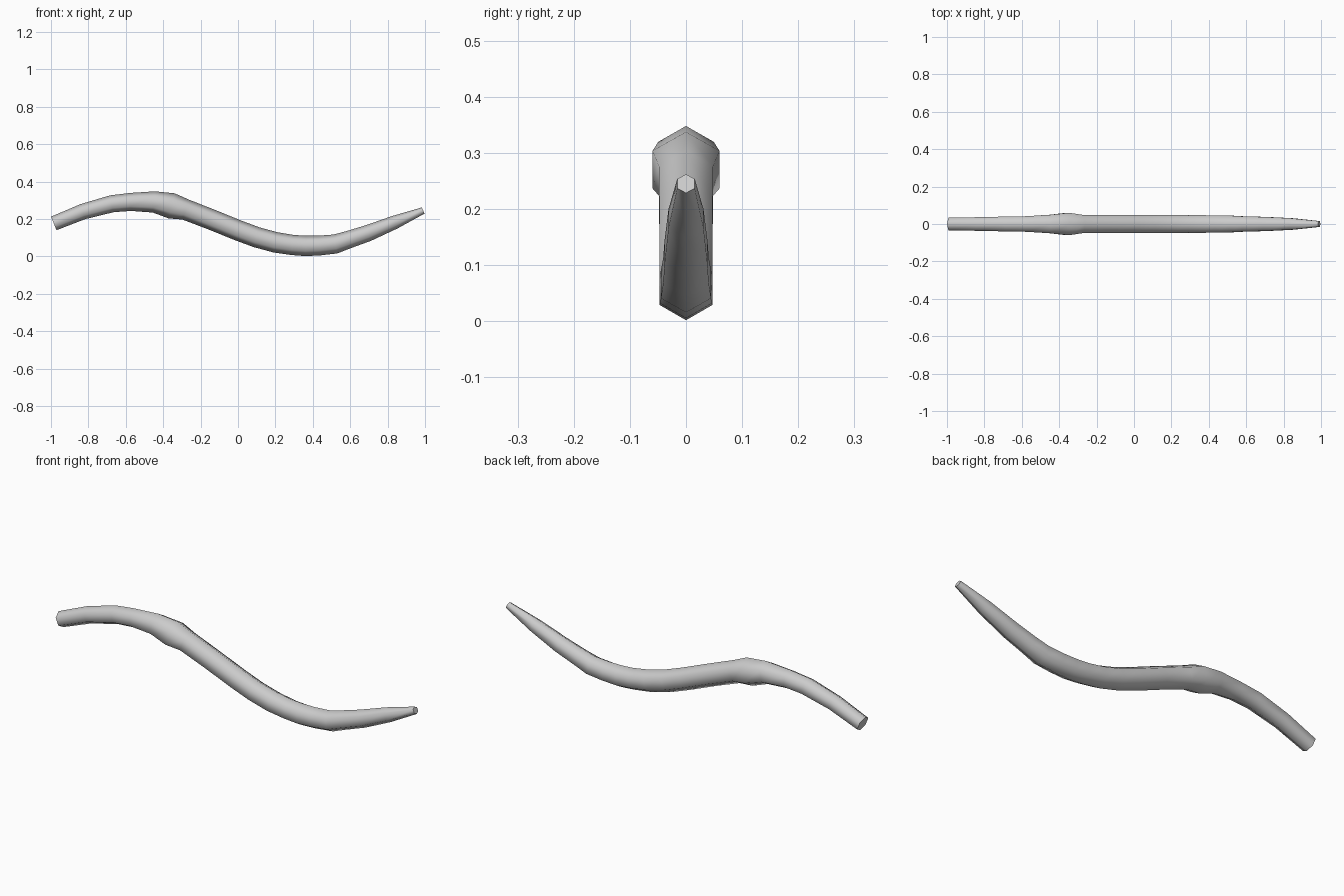
import bpy, bmesh, math
from mathutils import Vector

if "Cube" in bpy.data.objects:
    bpy.data.objects.remove(bpy.data.objects["Cube"])

# Path stations: x, z, radius of the six-sided section
stations = [
    (-0.985, 0.176, 0.039), (-0.83, 0.239, 0.042), (-0.675, 0.281, 0.046),
    (-0.575, 0.291, 0.048), (-0.45, 0.291, 0.057), (-0.355, 0.270, 0.069),
    (-0.28, 0.250, 0.056), (-0.14, 0.196, 0.055), (0.0, 0.139, 0.055),
    (0.10, 0.102, 0.055), (0.20, 0.075, 0.055), (0.29, 0.061, 0.054),
    (0.36, 0.056, 0.0545), (0.435, 0.058, 0.053), (0.52, 0.066, 0.0515),
    (0.59, 0.089, 0.047), (0.695, 0.124, 0.044), (0.84, 0.183, 0.036),
    (0.99, 0.245, 0.018),
]
SIDES = 6

bm = bmesh.new()
centres = [Vector((x, 0, z)) for x, z, r in stations]
rings = []
for i, (x, z, r) in enumerate(stations):
    # Section is held square to the path, with a corner on top
    along = (centres[min(i + 1, len(centres) - 1)] - centres[max(i - 1, 0)]).normalized()
    side = Vector((0, 1, 0))
    up = along.cross(side)
    ring = []
    for k in range(SIDES):
        a = math.tau * k / SIDES
        ring.append(bm.verts.new(centres[i] + r * (up * math.cos(a) + side * math.sin(a))))
    rings.append(ring)

# Smooth skin between the sections
for a, b in zip(rings, rings[1:]):
    for k in range(SIDES):
        n = (k + 1) % SIDES
        bm.faces.new((a[k], a[n], b[n], b[k])).smooth = True

# Flat end caps with crisp rims
for ring in (rings[0], rings[-1]):
    cap = bm.faces.new(ring)
    for e in cap.edges:
        e.smooth = False
bmesh.ops.recalc_face_normals(bm, faces=bm.faces)

mesh = bpy.data.meshes.new("curved_rod")
bm.to_mesh(mesh)
bm.free()
rod = bpy.data.objects.new("curved_rod", mesh)
bpy.context.collection.objects.link(rod)
